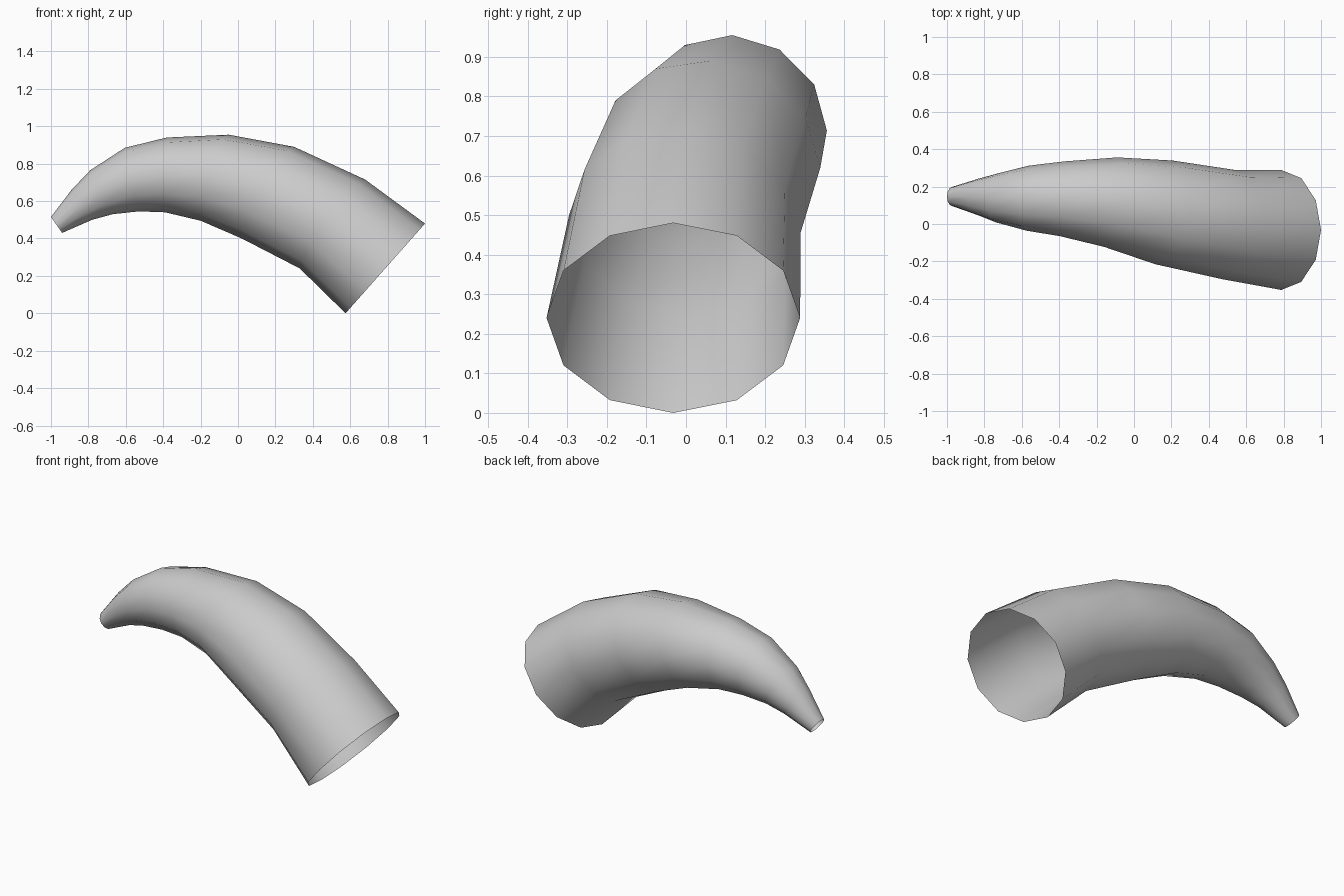
import bpy, bmesh, math
from mathutils import Vector

if "Cube" in bpy.data.objects:
    bpy.data.objects.remove(bpy.data.objects["Cube"])

SIDES = 12
# Cross-sections, tip to base: outer x, z, inner x, z, centre y, sideways lean in x
RINGS = [
    (-1.00, 0.515, -0.94, 0.43, 0.147, 0.0),
    (-0.89, 0.66, -0.78, 0.50, 0.145, 0.002),
    (-0.79, 0.765, -0.67, 0.53, 0.139, 0.004),
    (-0.605, 0.885, -0.53, 0.545, 0.138, 0.006),
    (-0.38, 0.94, -0.39, 0.54, 0.135, 0.012),
    (-0.05, 0.955, -0.20, 0.495, 0.117, 0.035),
    (0.30, 0.89, 0.02, 0.40, 0.062, 0.045),
    (0.68, 0.715, 0.33, 0.24, -0.003, 0.03),
    (1.00, 0.48, 0.575, 0.0, -0.032, 0.0),
]


def ring_points(ox, oz, ix, iz, cy, lean):
    """Circle spanned by its outer direction and a perpendicular side direction."""
    centre = Vector(((ox + ix) / 2, cy, (oz + iz) / 2))
    up = Vector(((ox - ix) / 2, 0, (oz - iz) / 2))
    r = up.length
    sz = -lean * up.x / up.z
    side = Vector((lean, math.sqrt(r * r - lean * lean - sz * sz), sz))
    return [centre + up * math.cos(a) + side * math.sin(a)
            for a in (2 * math.pi * i / SIDES for i in range(SIDES))]


# Curved tapering horn shell, open at both ends
bm = bmesh.new()
loops = [[bm.verts.new(p) for p in ring_points(*r)] for r in RINGS]
for a, b in zip(loops, loops[1:]):
    for i in range(SIDES):
        j = (i + 1) % SIDES
        bm.faces.new((a[i], b[i], b[j], a[j])).smooth = True

# Make the shell face outward
bm.normal_update()
f = bm.faces[:][0]
axis_point = sum((v.co for v in loops[0] + loops[1]), Vector()) / (2 * SIDES)
if f.normal.dot(f.calc_center_median() - axis_point) < 0:
    bmesh.ops.reverse_faces(bm, faces=bm.faces[:])

mesh = bpy.data.meshes.new("horn")
bm.to_mesh(mesh)
bm.free()
horn = bpy.data.objects.new("horn", mesh)
bpy.context.collection.objects.link(horn)
